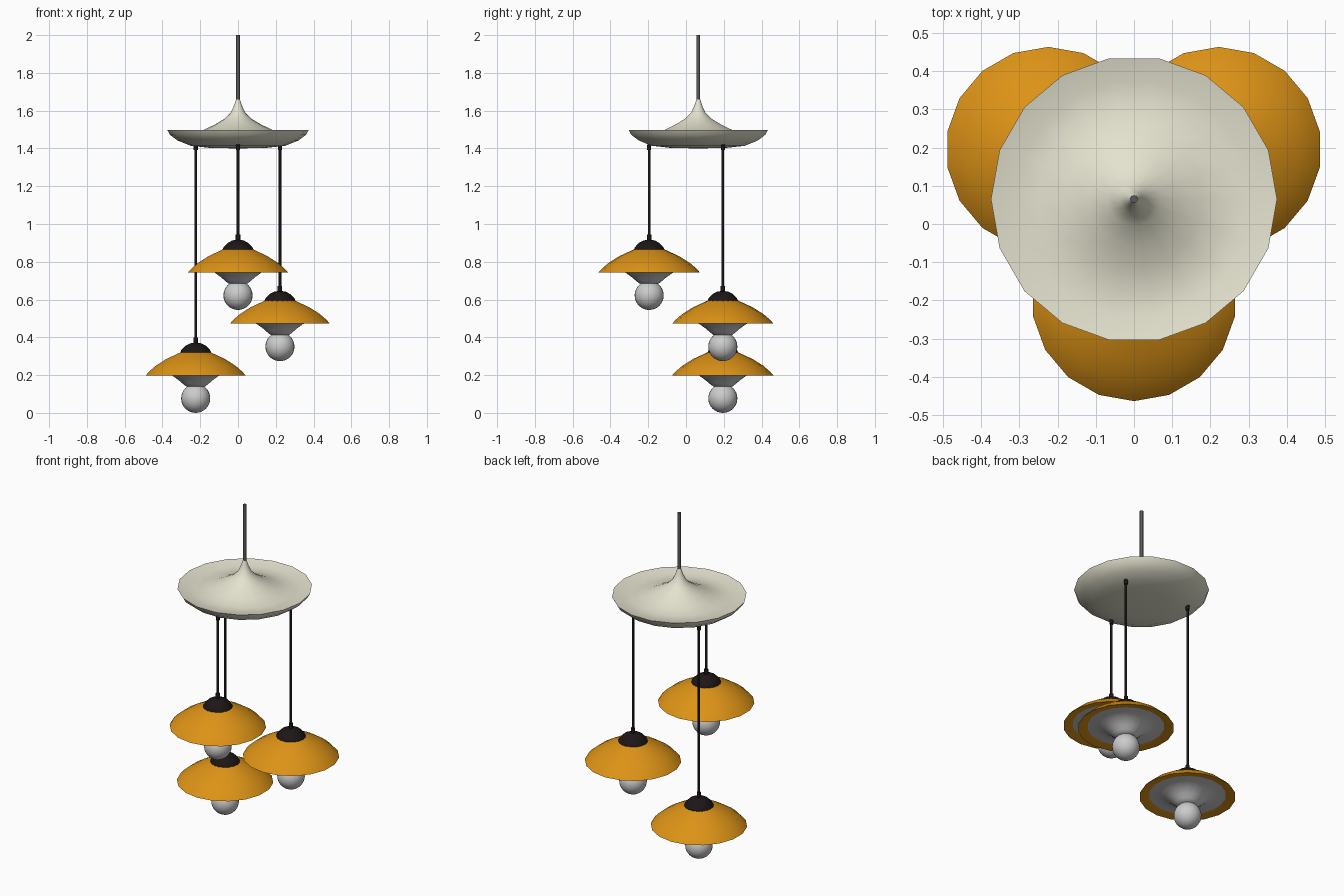
import bpy, bmesh, math

if "Cube" in bpy.data.objects:
    bpy.data.objects.remove(bpy.data.objects["Cube"])

def material(name, rgb):
    m = bpy.data.materials.new(name)
    m.diffuse_color = (*rgb, 1)
    m.use_nodes = True
    m.node_tree.nodes["Principled BSDF"].inputs["Base Color"].default_value = m.diffuse_color
    return m

ORANGE = material("orange_enamel", (0.72, 0.29, 0.008))
CREAM = material("cream_enamel", (0.78, 0.76, 0.62))
BLACK = material("black_metal", (0.012, 0.008, 0.008))
STEEL = material("dark_steel", (0.1, 0.1, 0.1))

def finish(ob, mat):
    if mat:
        ob.data.materials.append(mat)
    bpy.ops.object.select_all(action='DESELECT')
    ob.select_set(True)
    bpy.context.view_layer.objects.active = ob
    bpy.ops.object.shade_smooth_by_angle(angle=math.radians(40))
    return ob

def lathe(name, profile, loc, mat=None, sides=18, start=0.0):
    """Revolve (radius, z) points round z; radius 0 makes a pole."""
    bm = bmesh.new()
    rings = []
    for r, z in profile:
        n = sides if r > 0 else 1
        rings.append([bm.verts.new((r * math.cos(start + math.tau * i / sides),
                                    r * math.sin(start + math.tau * i / sides), z))
                      for i in range(n)])
    for a, b in zip(rings, rings[1:]):
        for i in range(sides):
            j = (i + 1) % sides
            quad = [a[i % len(a)], a[j % len(a)], b[j % len(b)], b[i % len(b)]]
            bm.faces.new(list(dict.fromkeys(quad)))
    bmesh.ops.recalc_face_normals(bm, faces=bm.faces)
    me = bpy.data.meshes.new(name)
    bm.to_mesh(me)
    bm.free()
    ob = bpy.data.objects.new(name, me)
    ob.location = loc
    bpy.context.collection.objects.link(ob)
    return finish(ob, mat)

def rod(name, r, z0, z1, x, y, mat, sides=10):
    return lathe(name, [(0, z0), (r, z0), (r, z1), (0, z1)], (x, y, 0), mat, sides)

# Canopy dish with flared cone, and its hanging rod
CY = 0.065
lathe("canopy", [(0, 1.40), (0.15, 1.403), (0.25, 1.414), (0.32, 1.442), (0.36, 1.472),
                 (0.374, 1.497), (0.31, 1.482), (0.25, 1.48), (0.18, 1.499), (0.12, 1.528),
                 (0.07, 1.558), (0.038, 1.59), (0.021, 1.627), (0.01, 1.66), (0, 1.66)],
      (0, CY, 0), CREAM)
rod("hanging_rod", 0.01, 1.65, 2.0, 0, CY, STEEL)

# Three pendant lamps at different heights: x, y, rim height
lamps = [(0, -0.195, 0.744), (0.222, 0.195, 0.473), (-0.224, 0.195, 0.199)]
for k, (x, y, z) in enumerate(lamps, 1):
    # Domed shade with an inward lip underneath
    lathe(f"shade_{k}", [(0, 0.142), (0.045, 0.135), (0.084, 0.12), (0.158, 0.086),
                         (0.215, 0.05), (0.25, 0.02), (0.268, 0.0), (0.262, 0.0),
                         (0.205, 0.012)], (x, y, z), ORANGE, start=math.pi / 2)
    # Flared reflector narrowing to the bulb
    lathe(f"reflector_{k}", [(0.216, 0.01), (0.17, 0.008), (0.125, -0.002), (0.09, -0.027),
                             (0.068, -0.046), (0.05, -0.06), (0, -0.06)],
          (x, y, z), start=math.pi / 2)
    # Dark cap on the shade, with cable and end fittings
    lathe(f"cap_{k}", [(0, 0.1), (0.087, 0.11), (0.076, 0.134), (0.055, 0.156),
                       (0.03, 0.169), (0, 0.173)], (x, y, z), BLACK)
    rod(f"lower_fitting_{k}", 0.012, z + 0.16, z + 0.2, x, y, BLACK)
    rod(f"cable_{k}", 0.007, z + 0.17, 1.415, x, y, BLACK)
    rod(f"upper_fitting_{k}", 0.011, 1.393, 1.422, x, y, BLACK)
    # Round bulb
    bpy.ops.mesh.primitive_uv_sphere_add(segments=24, ring_count=16, radius=0.077,
                                         location=(x, y, z - 0.122))
    bulb = bpy.context.object
    bulb.name = f"bulb_{k}"
    finish(bulb, None)
